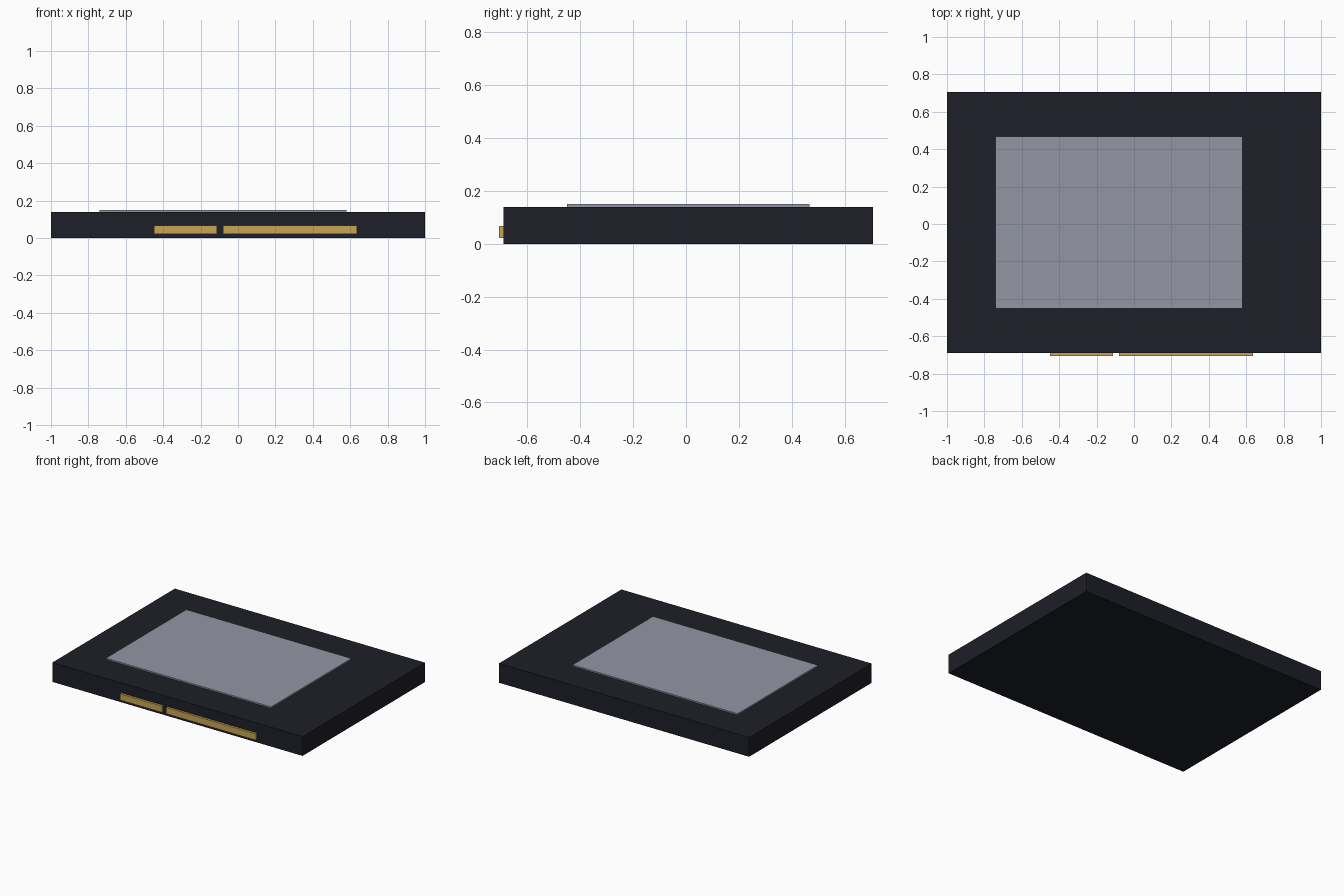
import bpy

if "Cube" in bpy.data.objects:
    bpy.data.objects.remove(bpy.data.objects["Cube"])


def material(name, color):
    mat = bpy.data.materials.new(name)
    mat.diffuse_color = (*color, 1)
    mat.use_nodes = True
    mat.node_tree.nodes["Principled BSDF"].inputs["Base Color"].default_value = mat.diffuse_color
    return mat


def box(name, lo, hi, mat):
    """Axis-aligned box between two opposite corners."""
    centre = [(a + b) / 2 for a, b in zip(lo, hi)]
    bpy.ops.mesh.primitive_cube_add(size=1, location=centre)
    ob = bpy.context.object
    ob.name = name
    ob.scale = [b - a for a, b in zip(lo, hi)]
    bpy.ops.object.transform_apply(location=False, rotation=False, scale=True)
    ob.data.materials.append(mat)
    return ob


dark = material("dark_casing", (0.013, 0.014, 0.021))
grey = material("grey_label", (0.29, 0.30, 0.37))
gold = material("gold_contact", (0.58, 0.38, 0.085))

FRONT, BACK, TOP = -0.691, 0.707, 0.14

# Drive casing
box("casing", (-1, FRONT, 0), (1, BACK, TOP), dark)

# Thin label plate resting on the top
box("label_plate", (-0.74, -0.451, TOP), (0.58, 0.467, 0.15), grey)

# Two edge connectors on the front
for name, x0, x1 in (("data_connector", -0.45, -0.112),
                     ("power_connector", -0.08, 0.637)):
    box(name, (x0, -0.707, 0.022), (x1, FRONT, 0.068), gold)
